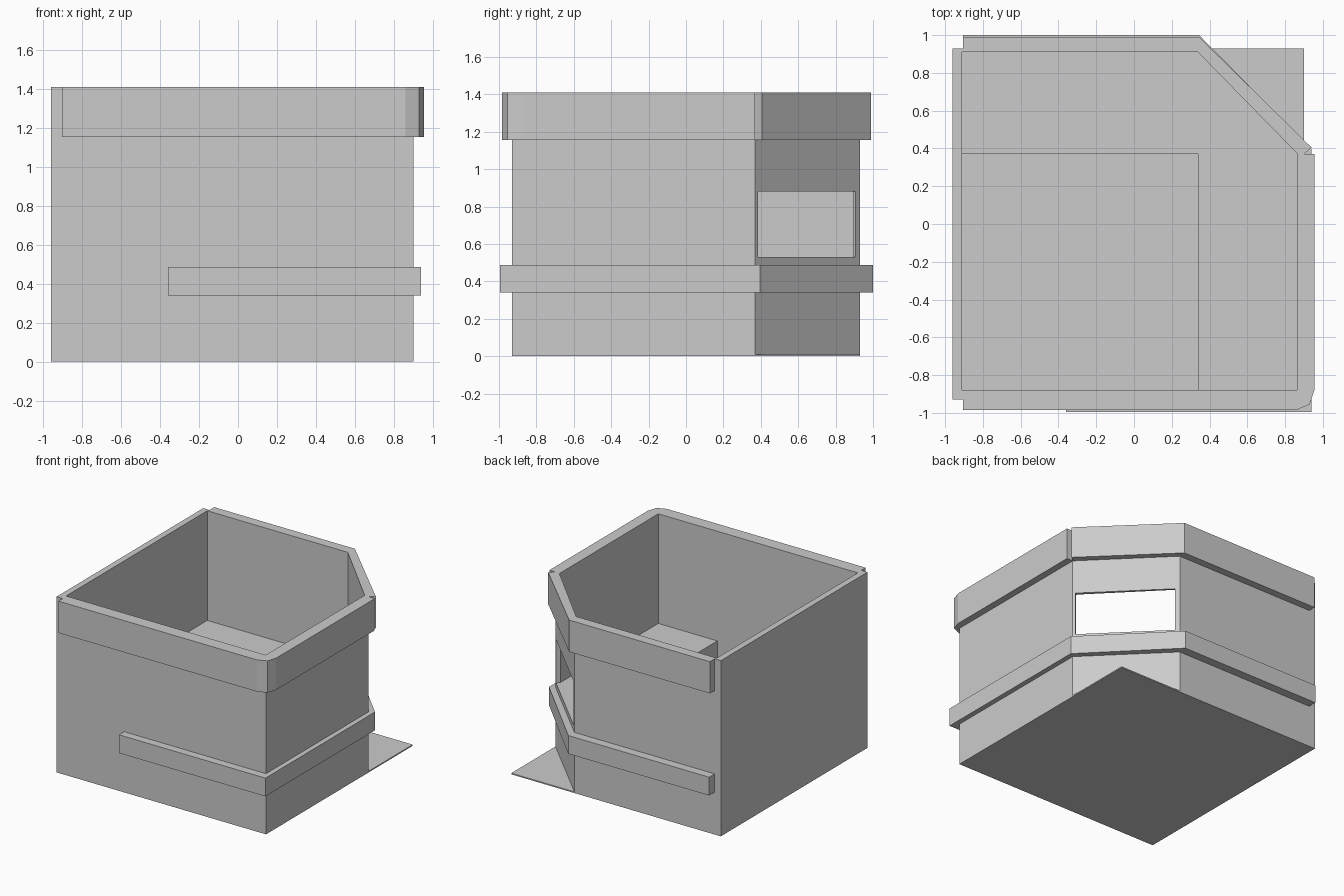
import bpy, bmesh

if "Cube" in bpy.data.objects:
    bpy.data.objects.remove(bpy.data.objects["Cube"])


def prism(name, pts, z0, z1):
    """Vertical prism from a plan outline."""
    bm = bmesh.new()
    face = bm.faces.new([bm.verts.new((x, y, z0)) for x, y in pts])
    top = bmesh.ops.extrude_face_region(bm, geom=[face])["geom"]
    for v in top:
        if isinstance(v, bmesh.types.BMVert):
            v.co.z = z1
    bmesh.ops.recalc_face_normals(bm, faces=bm.faces)
    me = bpy.data.meshes.new(name)
    bm.to_mesh(me)
    bm.free()
    ob = bpy.data.objects.new(name, me)
    bpy.context.collection.objects.link(ob)
    return ob


def combine(target, other, operation):
    """Apply a boolean and discard the helper."""
    mod = target.modifiers.new(operation.lower(), 'BOOLEAN')
    mod.operation = operation
    mod.solver = 'EXACT'
    mod.object = other
    bpy.context.view_layer.objects.active = target
    bpy.ops.object.modifier_apply(modifier=mod.name)
    bpy.data.objects.remove(other, do_unlink=True)


# Main block with one chamfered corner
building = prism("building_shell",
                 [(-.96, -.93), (.90, -.93), (.90, .37), (.34, .93), (-.96, .93)], 0, 1.41)

# Square base plate that shows below the chamfer
plate = prism("base_plate", [(-.96, -.93), (.90, -.93), (.90, .93), (-.96, .93)], 0, .01)
combine(building, plate, 'UNION')

# Parapet: rounded front corner, notch where the chamfered piece begins
parapet = prism("parapet",
                [(-.905, -.985), (.86, -.985), (.93, -.955), (.955, -.88), (.955, .37),
                 (.90, .37), (.94, .405), (.345, .99), (-.905, .99)], 1.155, 1.41)
combine(building, parapet, 'UNION')

# Ledge band over part of the front, the right side, chamfer and back
band = prism("ledge_band",
             [(-.36, -.995), (.94, -.995), (.94, .395), (.345, 1), (-.905, 1),
              (-.905, .5), (-.36, -.5)], .34, .487)
combine(building, band, 'UNION')

# Upper room, lower pit and corner window
room = prism("room_cutter",
             [(-.91, -.88), (.862, -.88), (.862, .375), (.338, .91), (-.91, .91)], .53, 1.6)
combine(building, room, 'DIFFERENCE')
pit = prism("pit_cutter", [(-.91, -.88), (.338, -.88), (.338, .37), (-.91, .37)], .01, .8)
combine(building, pit, 'DIFFERENCE')
window = prism("window_cutter", [(.785, .285), (.985, .485), (.465, 1.005), (.265, .805)], .53, .88)
combine(building, window, 'DIFFERENCE')
